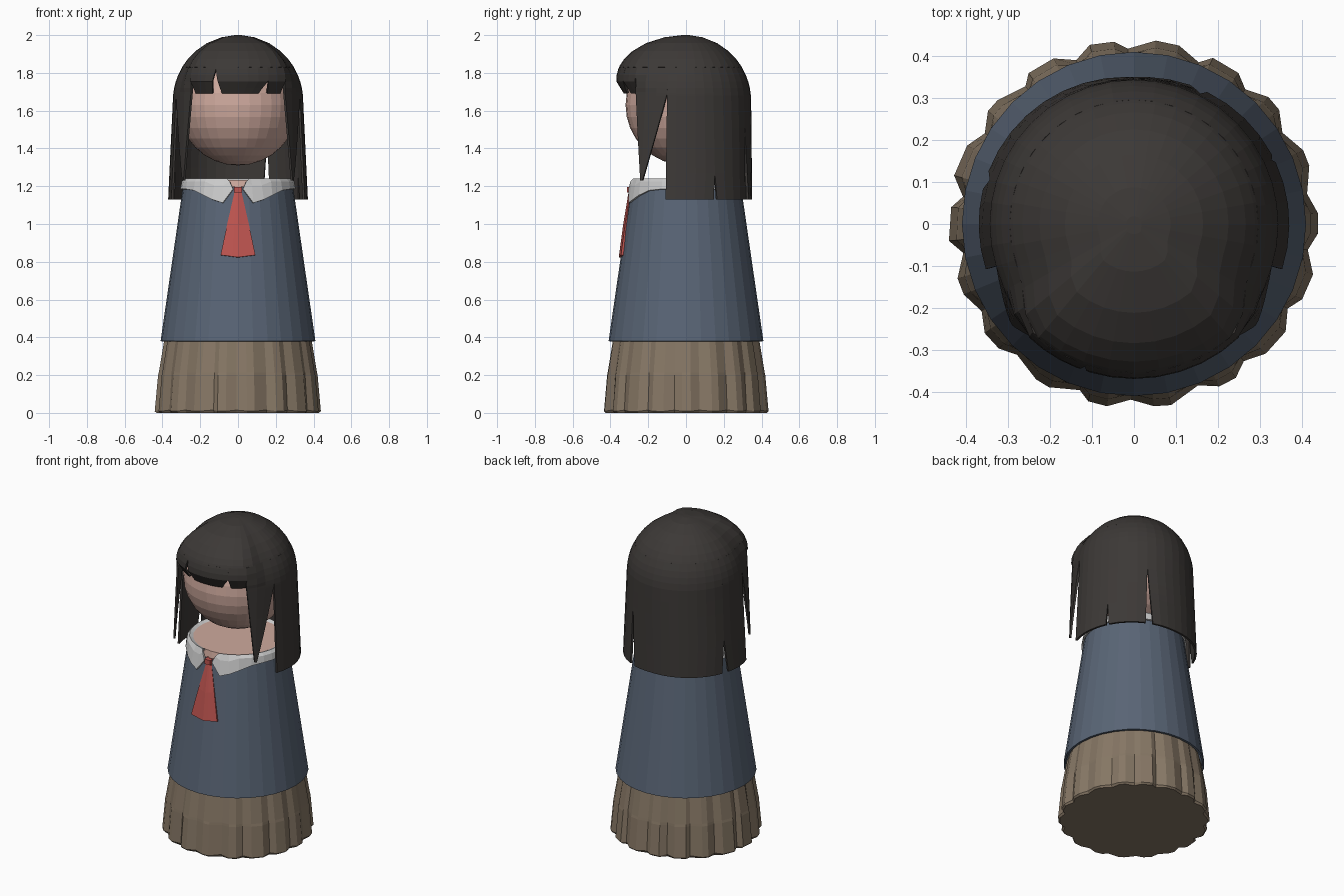
import bpy, bmesh, random
from math import sin, cos, radians, sqrt, pi

if "Cube" in bpy.data.objects:
    bpy.data.objects.remove(bpy.data.objects["Cube"])

random.seed(4)


def material(name, rgb):
    m = bpy.data.materials.new(name)
    m.diffuse_color = (*rgb, 1)
    m.use_nodes = True
    m.node_tree.nodes["Principled BSDF"].inputs["Base Color"].default_value = m.diffuse_color
    return m


HAIR = material("hair_dark", (0.045, 0.04, 0.037))
SKIN = material("skin_pink", (0.62, 0.40, 0.34))
BLUE = material("top_blue", (0.10, 0.13, 0.18))
BROWN = material("skirt_brown", (0.24, 0.185, 0.13))
RED = material("tie_red", (0.52, 0.09, 0.08))


def polar(deg, r, z):
    # angle is measured from the front (-y) towards +x
    a = radians(deg)
    return (r * sin(a), -r * cos(a), z)


def finish(name, bm, mat=None, thick=0):
    bmesh.ops.remove_doubles(bm, verts=bm.verts, dist=1e-5)
    me = bpy.data.meshes.new(name)
    bm.to_mesh(me)
    bm.free()
    ob = bpy.data.objects.new(name, me)
    bpy.context.collection.objects.link(ob)
    if mat:
        me.materials.append(mat)
    if thick:
        mod = ob.modifiers.new("thickness", "SOLIDIFY")
        mod.thickness = thick
        mod.offset = -1
    return ob


def add_grid(bm, rows, closed=False, cap_top=False, cap_bottom=False):
    # rows run from top to bottom, columns counter-clockwise from above
    vs = [[bm.verts.new(p) for p in row] for row in rows]
    n = len(vs[0])
    for a, b in zip(vs, vs[1:]):
        for j in range(n if closed else n - 1):
            k = (j + 1) % n
            bm.faces.new((a[j], b[j], b[k], a[k]))
    if cap_top:
        bm.faces.new(vs[0])
    if cap_bottom:
        bm.faces.new(vs[-1][::-1])


def loft(name, rows, mat=None, thick=0, **kw):
    bm = bmesh.new()
    add_grid(bm, rows, **kw)
    return finish(name, bm, mat, thick)


def ring(r, z, n=32):
    return [polar(360 * j / n, r, z) for j in range(n)]


def body_r(z):
    return 0.41 - 0.145 * (z - 0.38)


# Pleated skirt: irregular ridges that fade towards the waist
PLEATS, PER = 18, 3
angles, waves = [], []
for i in range(PLEATS):
    for k, wave in enumerate((-1, 0.7, 0.9)):
        angles.append(360 / PLEATS * (i + k / PER) + random.uniform(-2, 2))
        waves.append(wave * random.uniform(0.7, 1.2))
skirt_rows = [[polar(a, r + w * amp, z + (lift * (1 - w) if lift else 0)) for a, w in zip(angles, waves)]
              for r, z, amp, lift in ((0.372, 0.43, 0.004, 0), (0.386, 0.38, 0.007, 0),
                                      (0.412, 0.215, 0.009, 0), (0.414, 0.20, 0.011, 0),
                                      (0.429, 0.008, 0.014, 0.004), (0.42, 0.0, 0.013, 0))]
loft("skirt", skirt_rows, BROWN, closed=True, cap_top=True, cap_bottom=True)

# Flared top and the bare neckline
loft("top", [ring(body_r(z), z) for z in (1.195, 0.38)], BLUE, 0.012, closed=True)
loft("neckline", [ring(0.262, 1.232), ring(0.285, 1.10)], SKIN, closed=True, cap_top=True)

# Collar with two pointed front flaps
half = [(12, 5, 1.185), (14, 15, 1.112), (24, 26, 1.13), (36, 36, 1.152), (50, 50, 1.178)]
half += [(a, a, 1.185) for a in range(65, 181, 11)]
cols = half + [(360 - t, 360 - b, z) for t, b, z in half[::-1]]
collar_rows = [[polar(t, 0.257, 1.23) for t, b, z in cols],
               [polar(t, 0.283, 1.242) for t, b, z in cols],
               [polar((t + b) / 2, 0.298, 1.225 if z > 1.15 else 1.205) for t, b, z in cols],
               [polar(b, body_r(z) + 0.012, z) for t, b, z in cols]]
loft("collar", collar_rows, None, 0.01)

# Neck tie: folded strip with a small knot
tie_rows = []
for z, w, y in ((1.195, 0.024, -0.292), (1.165, 0.018, -0.306), (1.0, 0.056, -0.333), (0.83, 0.092, -0.356)):
    tie_rows.append([(u * w, y + 0.012 * abs(u), z - 0.006 * (1 - abs(u)) + 0.006 * abs(u))
                     for u in (-1, -0.35, 0, 0.35, 1)])
loft("tie", tie_rows, RED, 0.012)
bm = bmesh.new()
bmesh.ops.create_cube(bm, size=1)
for v in bm.verts:
    v.co.x *= 0.04
    v.co.y *= 0.03
    v.co.z *= 0.03
    v.co.y -= 0.297
    v.co.z += 1.182
finish("tie_knot", bm, RED)

# Head
bm = bmesh.new()
bmesh.ops.create_uvsphere(bm, u_segments=32, v_segments=16, radius=0.32)
bmesh.ops.translate(bm, verts=bm.verts, vec=(0, 0, 1.63))
finish("head", bm, SKIN)


# Hair surface: a dome that is fuller at the fringe, then hangs down
def hair_r(deg, z, fringe=False):
    off = abs((deg + 180) % 360 - 180)
    w = max(0, min(1, (68 - off) / 28))
    w = w * w * (3 - 2 * w)
    z0, r = 1.65 + 0.115 * w, 0.345 + 0.024 * w
    if z > z0:
        return r * sqrt(max(0, 1 - ((z - z0) / (2 - z0)) ** 2))
    if fringe:
        return r - 0.04 * max(0, 1.755 - z) / 0.065
    return r + (0.02 * abs(sin(radians(deg))) + 0.005) * (z0 - z) / 0.52 - 0.006 * w


CUT = 1.83
heights = [2 - (2 - CUT) * sin(pi / 2 * i / 6) ** 2 for i in range(7)]
heights = [1.9995] + heights[1:]
loft("hair_crown", [[polar(10 * j, hair_r(10 * j, z), z) for j in range(36)] for z in heights],
     HAIR, 0.012, closed=True, cap_top=True)


def lock(bm, left, right, end, fringe=False):
    # each side edge: (angle, height where the split starts, angle at the tip)
    def edge(e, z):
        a, apex, b = e
        return a if z >= apex else a + (b - a) * (apex - z) / (apex - end)
    zs = {CUT, 1.79, 1.755, 1.72, 1.68, 1.6, 1.5, 1.4, 1.3, end, left[1], right[1]}
    zs = sorted((z for z in zs if end <= z <= CUT), reverse=True)
    n = max(2, round((right[0] - left[0]) / 9))
    rows = []
    for z in zs:
        a, b = edge(left, z), edge(right, z)
        angs = [a + (b - a) * j / n for j in range(n + 1)]
        rows.append([polar(t, hair_r(t, z, fringe), z) for t in angs])
    add_grid(bm, rows)


# Fringe with two notches
bm = bmesh.new()
lock(bm, (-43, 1.7, -43), (-19, 1.82, -24), 1.69, True)
lock(bm, (-19, 1.82, -15), (26, 1.76, 19), 1.69, True)
lock(bm, (26, 1.76, 28), (43, 1.7, 43), 1.69, True)
finish("hair_fringe", bm, HAIR, 0.012)

# Pointed locks framing the face
bm = bmesh.new()
lock(bm, (43, 1.70, 50), (73, 1.69, 52), 1.23)
lock(bm, (-73, 1.69, -52), (-43, 1.70, -50), 1.23)
finish("hair_side_locks", bm, HAIR, 0.012)

# Long back hair divided by narrow splits
bm = bmesh.new()
lock(bm, (73, 1.69, 73), (115, 1.27, 113.5), 1.13)
lock(bm, (115, 1.27, 116.5), (153, 1.51, 151), 1.13)
lock(bm, (153, 1.51, 158), (253, 1.34, 250), 1.13)
lock(bm, (253, 1.34, 257), (287, 1.69, 287), 1.13)
finish("hair_back", bm, HAIR, 0.012)
